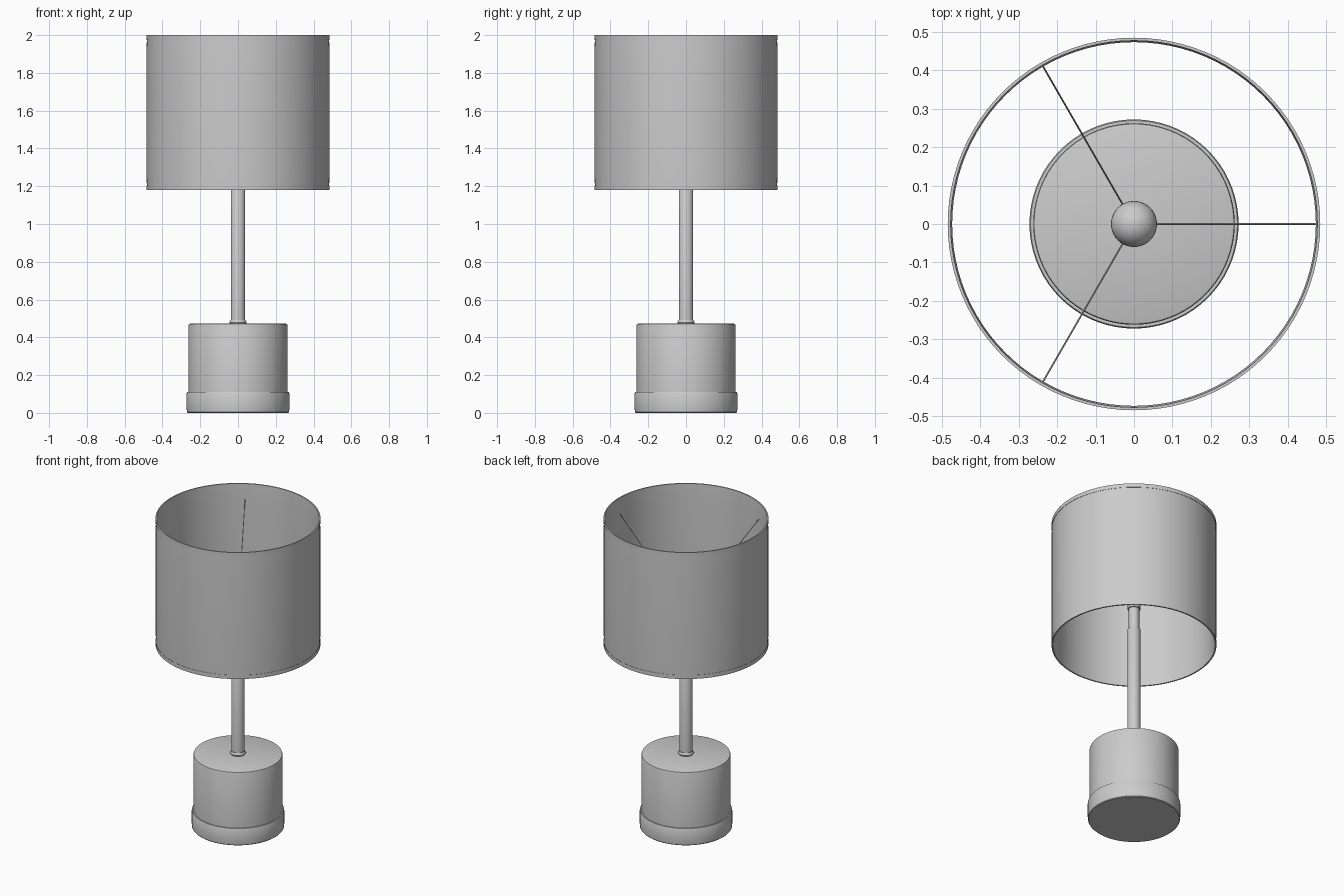
import bpy, bmesh, math
from mathutils import Vector

if "Cube" in bpy.data.objects:
    bpy.data.objects.remove(bpy.data.objects["Cube"])

grey = bpy.data.materials.new("plain grey")
grey.diffuse_color = (0.6, 0.6, 0.6, 1)
grey.use_nodes = True
grey.node_tree.nodes["Principled BSDF"].inputs["Base Color"].default_value = grey.diffuse_color


def finish(name, bm):
    bmesh.ops.recalc_face_normals(bm, faces=bm.faces[:])
    me = bpy.data.meshes.new(name)
    bm.to_mesh(me)
    bm.free()
    me.materials.append(grey)
    ob = bpy.data.objects.new(name, me)
    bpy.context.collection.objects.link(ob)
    bpy.ops.object.select_all(action='DESELECT')
    bpy.context.view_layer.objects.active = ob
    ob.select_set(True)
    bpy.ops.object.shade_smooth_by_angle(angle=math.radians(35))
    return ob


def lathe(name, profile, closed=False, steps=72):
    """Spin an (r, z) profile around the z axis."""
    bm = bmesh.new()
    vs = [bm.verts.new((r, 0, z)) for r, z in profile]
    pairs = list(zip(vs, vs[1:]))
    if closed:
        pairs.append((vs[-1], vs[0]))
    edges = [bm.edges.new(p) for p in pairs]
    bmesh.ops.spin(bm, geom=vs + edges, cent=(0, 0, 0), axis=(0, 0, 1),
                   angle=math.tau, steps=steps)
    bmesh.ops.remove_doubles(bm, verts=bm.verts[:], dist=1e-5)
    return finish(name, bm)


def rod(name, a, b, radius):
    """Thin round bar between two points."""
    a, b = Vector(a), Vector(b)
    bm = bmesh.new()
    bmesh.ops.create_cone(bm, cap_ends=True, segments=8, radius1=radius,
                          radius2=radius, depth=(b - a).length)
    bm.transform((b - a).to_track_quat('Z', 'Y').to_matrix().to_4x4())
    bmesh.ops.translate(bm, verts=bm.verts[:], vec=(a + b) / 2)
    return finish(name, bm)


# Base: wide foot band and the drum standing on it
lathe("base_foot", [(0, 0), (0.266, 0), (0.270, 0.004), (0.272, 0.02),
                    (0.272, 0.104), (0.269, 0.11), (0.255, 0.11)])
lathe("base_drum", [(0.262, 0.1), (0.262, 0.465), (0.260, 0.470),
                    (0.255, 0.472), (0, 0.472)])

# Stem: rounded collar, pole, thinner upper neck
lathe("stem_collar", [(0.036, 0.47), (0.043, 0.472), (0.046, 0.479),
                      (0.043, 0.486), (0.040, 0.492), (0.036, 0.494)], steps=40)
lathe("stem_pole", [(0.038, 0.47), (0.038, 1.287), (0.036, 1.29),
                    (0.031, 1.29), (0.031, 1.43)], steps=40)
lathe("bulb_socket", [(0.030, 1.425), (0.038, 1.425), (0.038, 1.45),
                      (0.033, 1.45), (0.033, 1.50), (0, 1.50)], steps=40)

# Bulb: narrow neck flowing into a round globe
globe = [(0.06 * math.cos(a), 1.59 + 0.06 * math.sin(a))
         for a in (math.radians(-45 + 13.5 * i) for i in range(11))]
globe[-1] = (0, globe[-1][1])
lathe("bulb", [(0.028, 1.49), (0.030, 1.52)] + globe, steps=40)

# Shade: thin drum wall, open at both ends
lathe("shade", [(0.482, 1.18), (0.484, 1.25), (0.484, 1.93), (0.482, 2.0),
                (0.477, 2.0), (0.473, 1.9), (0.473, 1.28), (0.476, 1.18)],
      closed=True, steps=96)

# Narrow trim bands at the top and bottom edges of the shade
for name, z in (("shade_trim_bottom", 1.18), ("shade_trim_top", 1.975)):
    lathe(name, [(0.480, z), (0.4845, z), (0.4845, z + 0.025),
                 (0.480, z + 0.025)], closed=True, steps=96)

# Three sloping spokes hold the shade
for i in range(3):
    c, s = math.cos(i * math.tau / 3), math.sin(i * math.tau / 3)
    rod(f"shade_spoke_{i + 1}", (0.034 * c, 0.034 * s, 1.435),
        (0.475 * c, 0.475 * s, 1.90), 0.0022)
